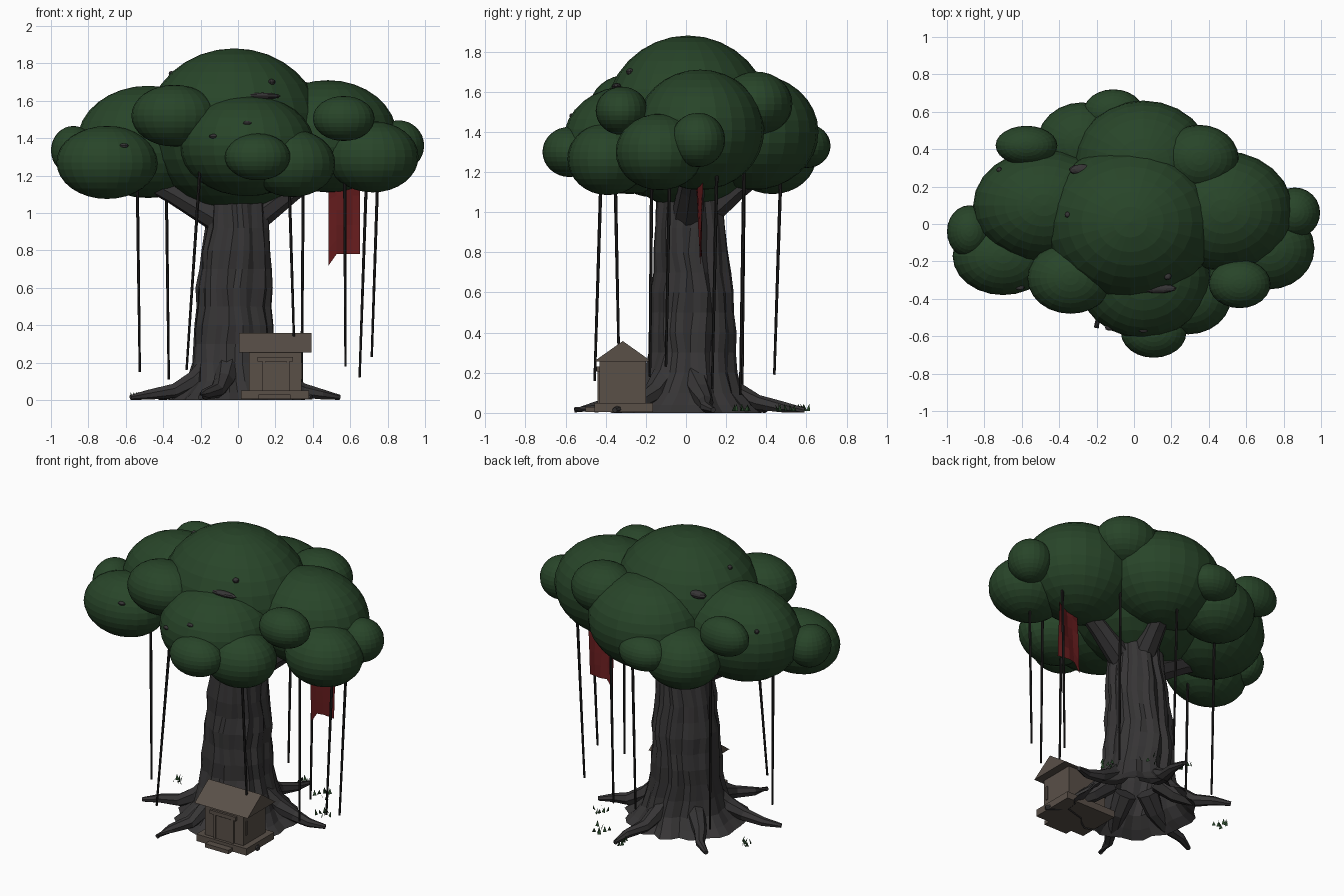
import bpy, bmesh, math, random
from mathutils import Vector

random.seed(4)
cube = bpy.data.objects.get("Cube")
if cube:
    bpy.data.objects.remove(cube)


def material(name, rgb):
    m = bpy.data.materials.new(name)
    m.use_nodes = True
    m.diffuse_color = (*rgb, 1)
    m.node_tree.nodes["Principled BSDF"].inputs["Base Color"].default_value = (*rgb, 1)
    return m


GREEN = material("leaf green", (0.021, 0.059, 0.022))
BARK = material("dark bark", (0.037, 0.035, 0.036))
VINE = material("vine black", (0.013, 0.012, 0.012))
WOOD = material("weathered wood", (0.1, 0.079, 0.064))
RED = material("banner red", (0.135, 0.012, 0.013))


def finish(name, bm, mat):
    bmesh.ops.recalc_face_normals(bm, faces=bm.faces)
    mesh = bpy.data.meshes.new(name)
    bm.to_mesh(mesh)
    bm.free()
    mesh.materials.append(mat)
    ob = bpy.data.objects.new(name, mesh)
    bpy.context.collection.objects.link(ob)
    return ob


def loft(bm, rings, cap_start=True):
    """Skin a list of closed point rings and cap the ends."""
    loops = [[bm.verts.new(p) for p in ring] for ring in rings]
    n = len(loops[0])
    for a, b in zip(loops, loops[1:]):
        for i in range(n):
            bm.faces.new((a[i], a[(i + 1) % n], b[(i + 1) % n], b[i]))
    if cap_start:
        bm.faces.new(loops[0])
    bm.faces.new(loops[-1])


def tube(name, path, radii, sides, mat):
    """Tapered tube along a path."""
    pts = [Vector(p) for p in path]
    rings = []
    for i, p in enumerate(pts):
        d = (pts[min(i + 1, len(pts) - 1)] - pts[max(i - 1, 0)]).normalized()
        u = d.cross(Vector((0.31, 0.95, 0.05))).normalized()
        v = d.cross(u)
        angles = [math.tau * k / sides for k in range(sides)]
        rings.append([p + (u * math.cos(a) + v * math.sin(a)) * radii[i] for a in angles])
    bm = bmesh.new()
    loft(bm, rings)
    return finish(name, bm, mat)


def box(name, x, y, z):
    bm = bmesh.new()
    bmesh.ops.create_cube(bm, size=1)
    for v in bm.verts:
        v.co = [lo + (c + 0.5) * (hi - lo) for c, (lo, hi) in zip(v.co, (x, y, z))]
    return finish(name, bm, WOOD)


def blob(name, centre, radii, segments, mat):
    """Squashed faceted sphere."""
    bm = bmesh.new()
    bmesh.ops.create_uvsphere(bm, u_segments=segments, v_segments=segments * 2 // 3, radius=1)
    for v in bm.verts:
        v.co = [c + r * k for c, r, k in zip(centre, radii, v.co)]
    return finish(name, bm, mat)


# Canopy: overlapping squashed spheres (centre, radii)
CANOPY = {
    "crown": ((-0.02, 0.01, 1.45), (0.47, 0.42, 0.43)),
    "left_mass": ((0.48, 0.07, 1.41), (0.37, 0.32, 0.30)),
    "right_mass": ((-0.48, 0.10, 1.38), (0.38, 0.30, 0.30)),
    "front_mass": ((0.05, -0.28, 1.36), (0.36, 0.33, 0.27)),
    "back_mass": ((0.05, 0.33, 1.40), (0.37, 0.33, 0.29)),
    "right_low": ((-0.70, -0.17, 1.27), (0.27, 0.21, 0.195)),
    "right_tip": ((-0.88, -0.04, 1.335), (0.12, 0.14, 0.13)),
    "right_front": ((-0.34, -0.29, 1.52), (0.23, 0.19, 0.165)),
    "left_front": ((0.565, -0.32, 1.505), (0.165, 0.13, 0.12)),
    "front_tip": ((0.105, -0.58, 1.3), (0.175, 0.135, 0.125)),
    "front_low": ((0.29, -0.39, 1.265), (0.23, 0.20, 0.18)),
    "left_low": ((0.72, -0.13, 1.30), (0.245, 0.22, 0.19)),
    "left_tip": ((0.86, 0.06, 1.36), (0.135, 0.135, 0.135)),
    "back_left": ((0.35, 0.35, 1.54), (0.21, 0.18, 0.16)),
    "back_low": ((-0.28, 0.43, 1.28), (0.24, 0.22, 0.19)),
    "back_right": ((-0.575, 0.42, 1.49), (0.165, 0.105, 0.12)),
    "back_tip": ((-0.11, 0.60, 1.33), (0.16, 0.12, 0.11)),
}
for name, (centre, radii) in CANOPY.items():
    blob("foliage_" + name, centre, radii, 24, GREEN)

# Bark knots just breaking through the leaves
KNOTS = [((0.13, -0.345, 1.625), (0.1, 0.025, 0.018)), ((0.18, -0.28, 1.7), (0.02, 0.02, 0.016)),
         ((0.05, -0.567, 1.48), (0.025, 0.015, 0.012)), ((-0.13, -0.555, 1.41), (0.025, 0.015, 0.012)),
         ((-0.61, -0.34, 1.36), (0.025, 0.015, 0.012)), ((-0.28, 0.29, 1.64), (0.07, 0.03, 0.025)),
         ((-0.72, 0.29, 1.51), (0.015, 0.015, 0.015)), ((-0.355, 0.05, 1.745), (0.016, 0.016, 0.014))]
for i, (centre, radii) in enumerate(KNOTS):
    blob(f"bark_knot_{i}", centre, radii, 9, BARK)

# Trunk: ridged, slightly bent, with a flared open foot (height, radius, x, y)
PROFILE = [(0, 0.37, 0, 0), (0.04, 0.32, 0, 0), (0.1, 0.265, 0, 0.01), (0.2, 0.23, -0.01, 0.02),
           (0.3, 0.212, -0.02, 0.03), (0.4, 0.212, -0.02, 0.03), (0.5, 0.2, -0.02, 0.03),
           (0.6, 0.202, -0.015, 0.03), (0.7, 0.188, -0.01, 0.03), (0.8, 0.183, -0.01, 0.02),
           (0.92, 0.17, 0, 0.02), (1.05, 0.16, 0, 0.02), (1.1, 0.12, 0, 0.02)]
SIDES = 36
ridge = [random.uniform(0.94, 1.02) + (0.04 if k % 3 else -0.04) for k in range(SIDES)]
rings = []
for z, r, cx, cy in PROFILE:
    ring = []
    for k in range(SIDES):
        a = math.tau * k / SIDES + 0.05 * math.sin(z * 14 + k // 3)
        rr = r * ridge[k] * random.uniform(0.98, 1.02)
        ring.append((cx + rr * math.cos(a), cy + rr * math.sin(a), z))
    rings.append(ring)
bm = bmesh.new()
loft(bm, rings, cap_start=False)
finish("trunk", bm, BARK)

# Roots spreading over the ground (angle, reach)
for i, (deg, reach) in enumerate([(14, 0.56), (80, 0.6), (137, 0.58), (197, 0.6), (250, 0.59), (318, 0.53)]):
    a = math.radians(deg)
    path = [(r * math.cos(a + t), r * math.sin(a + t), z) for r, z, t in
            ((0.15, 0.18, 0), (0.25, 0.1, 0.05), (0.36, 0.05, 0.03), (reach * 0.82, 0.03, -0.03), (reach, 0.014, 0))]
    tube(f"root_{i}", path, (0.07, 0.055, 0.04, 0.028, 0.014), 7, BARK)

# Limbs reaching into the foliage
LIMBS = [(-0.62, 0.02, 1.25), (0.52, 0.05, 1.28), (0.08, 0.45, 1.27), (0.1, -0.02, 1.45)]
for i, tip in enumerate(LIMBS):
    start = Vector((tip[0] * 0.1, tip[1] * 0.1, 0.95))
    mid = start.lerp(Vector(tip), 0.5) + Vector((0, 0, 0.01))
    tube(f"limb_{i}", (start, mid, tip), (0.085, 0.065, 0.05), 8, BARK)

# Hanging vines (top x, y; bottom x, y, z)
VINES = [(-0.54, -0.14, -0.525, -0.15, 0.15), (-0.385, 0.29, -0.37, 0.28, 0.11),
         (-0.2, -0.42, -0.275, -0.455, 0.16), (0.27, -0.355, 0.3, -0.335, 0.3),
         (0.35, 0.29, 0.34, 0.27, 0.09), (0.57, -0.17, 0.575, -0.18, 0.18),
         (0.69, 0.155, 0.65, 0.13, 0.12), (0.75, -0.08, 0.715, -0.1, 0.23),
         (0.06, 0.475, 0.06, 0.44, 0.19)]
for i, (x0, y0, x1, y1, z1) in enumerate(VINES):
    top, end = Vector((x0, y0, 1.28)), Vector((x1, y1, z1))
    tube(f"vine_{i}", (top, top.lerp(end, 0.5), end), (0.009, 0.008, 0.0065), 6, VINE)

# Cloth banner with a pointed tail
bm = bmesh.new()
COLS, ROWS = 4, 6
grid = []
for j in range(ROWS + 1):
    t = j / ROWS
    row = []
    for i in range(COLS + 1):
        s = i / COLS
        drop = 0.06 * t * max(0, 1 - s * 4)
        y = 0.035 + 0.04 * t + 0.045 * s * (1 - t) + 0.006 * math.sin(s * 7 + t * 4)
        row.append(bm.verts.new((0.485 + 0.168 * s, y, 1.25 - 0.47 * t - drop)))
    grid.append(row)
for j in range(ROWS):
    for i in range(COLS):
        bm.faces.new((grid[j][i], grid[j][i + 1], grid[j + 1][i + 1], grid[j + 1][i]))
finish("banner", bm, RED)

# Little shrine hut: base, step, walls, door frame and gable roof
box("hut_base", (0.015, 0.38), (-0.455, -0.165), (0.005, 0.05))
box("hut_step", (0.11, 0.28), (-0.5, -0.45), (0.005, 0.03))
box("hut_walls", (0.06, 0.34), (-0.43, -0.2), (0.05, 0.27))
box("hut_door", (0.14, 0.265), (-0.437, -0.43), (0.05, 0.2))
box("hut_lintel", (0.105, 0.295), (-0.445, -0.43), (0.205, 0.23))
for side, x in (("right", 0.13), ("left", 0.26)):
    box(f"hut_door_post_{side}", (x, x + 0.016), (-0.442, -0.43), (0.05, 0.21))
box("hut_side_window", (0.34, 0.346), (-0.41, -0.395), (0.11, 0.2))
bm = bmesh.new()
loft(bm, [[(x, -0.46, 0.255), (x, -0.17, 0.255), (x, -0.315, 0.358)] for x in (0.005, 0.392)])
finish("hut_roof", bm, WOOD)

# Small grass tufts around the roots
for i, (x, y) in enumerate(((-0.52, 0.15), (0.28, 0.5), (0.08, 0.56), (0.43, 0.27))):
    bm = bmesh.new()
    for _ in range(7):
        c = Vector((x + random.uniform(-0.05, 0.05), y + random.uniform(-0.05, 0.05), 0.01))
        w = Vector((random.uniform(-1, 1), random.uniform(-1, 1), 0)).normalized() * 0.012
        tip = c + Vector((w.y, -w.x, 0.035))
        bm.faces.new([bm.verts.new(p) for p in (c - w, c + w, tip)])
    finish(f"grass_tuft_{i}", bm, GREEN)
